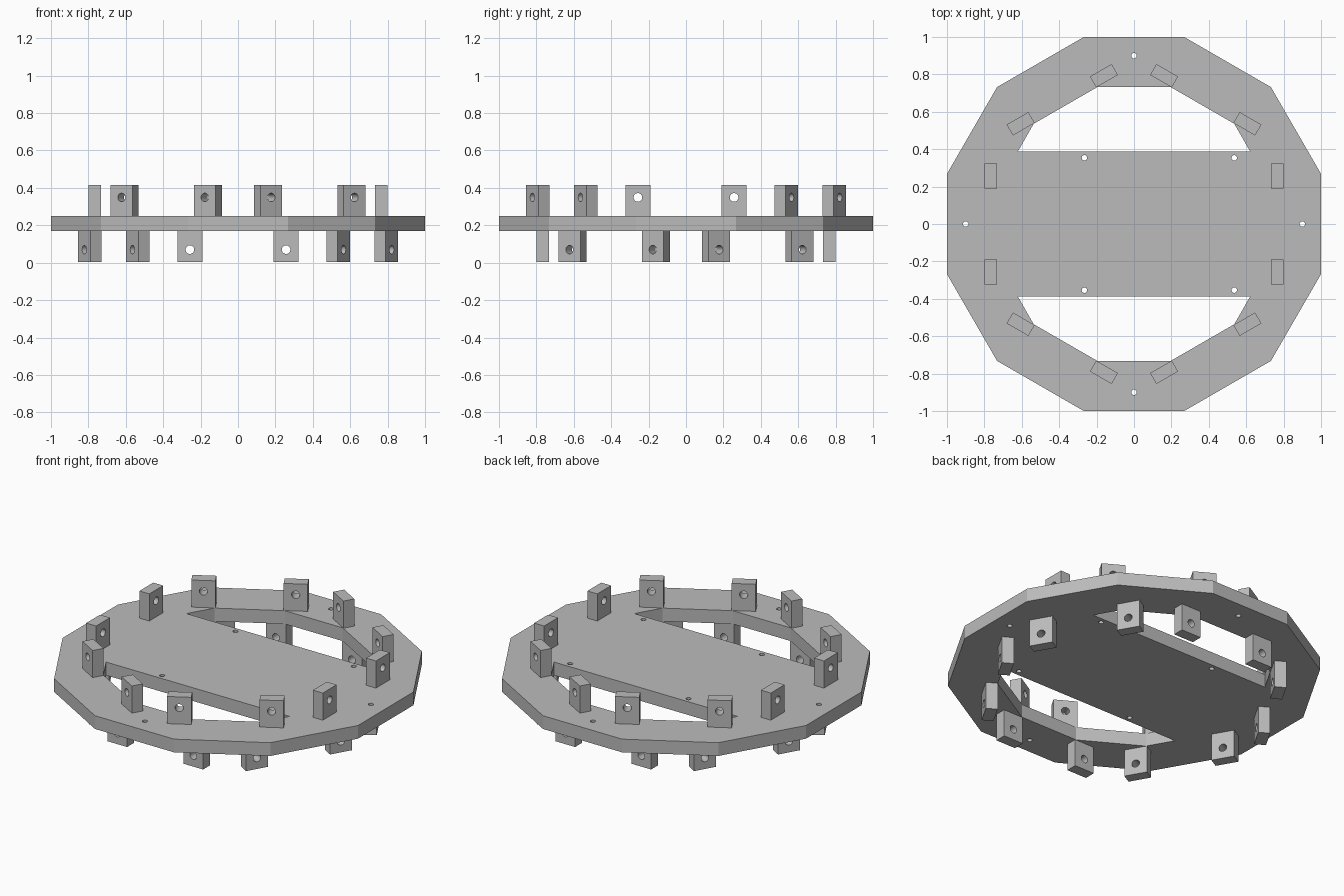
import bpy
import bmesh
from math import cos, sin, pi, radians
from mathutils import Matrix, Vector

cube = bpy.data.objects.get("Cube")
if cube:
    bpy.data.objects.remove(cube)

PLATE_BOTTOM, PLATE_TOP, HEIGHT = 0.169, 0.25, 0.416
TAB_HEIGHT = HEIGHT - PLATE_TOP
TAB_WIDTH, TAB_DEPTH = 0.134, 0.067
TAB_RADIUS, TAB_OFFSET = 0.767, 0.257

grey = bpy.data.materials.new("plain grey")
grey.use_nodes = True
colour = (0.5, 0.5, 0.5, 1)
grey.diffuse_color = colour
grey.node_tree.nodes["Principled BSDF"].inputs["Base Color"].default_value = colour


def ring(sides, radius, centre=(0, 0), turn=0.0):
    """Points of a regular polygon."""
    return [(centre[0] + radius * cos(turn + 2 * pi * i / sides),
             centre[1] + radius * sin(turn + 2 * pi * i / sides)) for i in range(sides)]


def pierced_slab(name, outlines, thickness):
    """Mesh of a flat outline with openings, centred on its thickness."""
    curve = bpy.data.curves.new(name, 'CURVE')
    curve.dimensions = '2D'
    curve.fill_mode = 'BOTH'
    curve.extrude = thickness / 2
    for outline in outlines:
        spline = curve.splines.new('POLY')
        spline.points.add(len(outline) - 1)
        for point, (x, y) in zip(spline.points, outline):
            point.co = (x, y, 0, 1)
        spline.use_cyclic_u = True
        spline.use_smooth = False
    helper = bpy.data.objects.new(name + "_helper", curve)
    bpy.context.collection.objects.link(helper)
    graph = bpy.context.evaluated_depsgraph_get()
    mesh = bpy.data.meshes.new_from_object(helper.evaluated_get(graph))
    bpy.data.objects.remove(helper)
    bpy.data.curves.remove(curve)

    # Weld the caps to the walls; round only the bores
    bm = bmesh.new()
    bm.from_mesh(mesh)
    bmesh.ops.remove_doubles(bm, verts=bm.verts, dist=0.0001)
    bmesh.ops.recalc_face_normals(bm, faces=bm.faces)
    for face in bm.faces:
        face.smooth = True
        face.material_index = 0
    for edge in bm.edges:
        edge.smooth = edge.calc_face_angle(0) < radians(25)
    bm.to_mesh(mesh)
    bm.free()
    mesh.materials.clear()
    mesh.materials.append(grey)
    mesh.name = name
    return mesh


def place(name, mesh, matrix):
    obj = bpy.data.objects.new(name, mesh)
    bpy.context.collection.objects.link(obj)
    obj.matrix_world = matrix


# Twelve-sided base plate with two windows and eight screw holes
half_window = [(0.621, 0.388), (0.536, 0.536), (0.196, 0.732)]
window = half_window + [(-x, y) for x, y in reversed(half_window)]
outlines = [ring(12, 1 / cos(pi / 12), turn=pi / 12), window, [(x, -y) for x, y in window]]
holes = ring(4, 0.9) + [(x, y) for x in (-0.265, 0.536) for y in (-0.354, 0.354)]
outlines += [ring(24, 0.0145, hole) for hole in holes]
plate = pierced_slab("base_plate", outlines, PLATE_TOP - PLATE_BOTTOM)
place("base_plate", plate, Matrix.Translation((0, 0, (PLATE_TOP + PLATE_BOTTOM) / 2)))

# Upright tab with a bore, standing on its lower edge
w = TAB_WIDTH / 2
tab = pierced_slab("tab", [[(-w, 0), (w, 0), (w, TAB_HEIGHT), (-w, TAB_HEIGHT)],
                           ring(24, 0.023, (0, 0.099))], TAB_DEPTH)

# Six pairs of tabs above, six pairs below turned by half a step
for side, way, start, base in (("upper", 1, 0, PLATE_TOP), ("lower", -1, pi / 6, PLATE_BOTTOM)):
    for i in range(6):
        angle = start + i * pi / 3
        normal = Vector((cos(angle), sin(angle), 0))
        up = Vector((0, 0, way))
        tangent = up.cross(normal)
        for j, offset in enumerate((-TAB_OFFSET, TAB_OFFSET)):
            spot = normal * TAB_RADIUS + tangent * offset + Vector((0, 0, base))
            frame = Matrix((tangent, up, normal)).transposed().to_4x4()
            place(f"{side}_tab_{2 * i + j + 1}", tab, Matrix.Translation(spot) @ frame)
